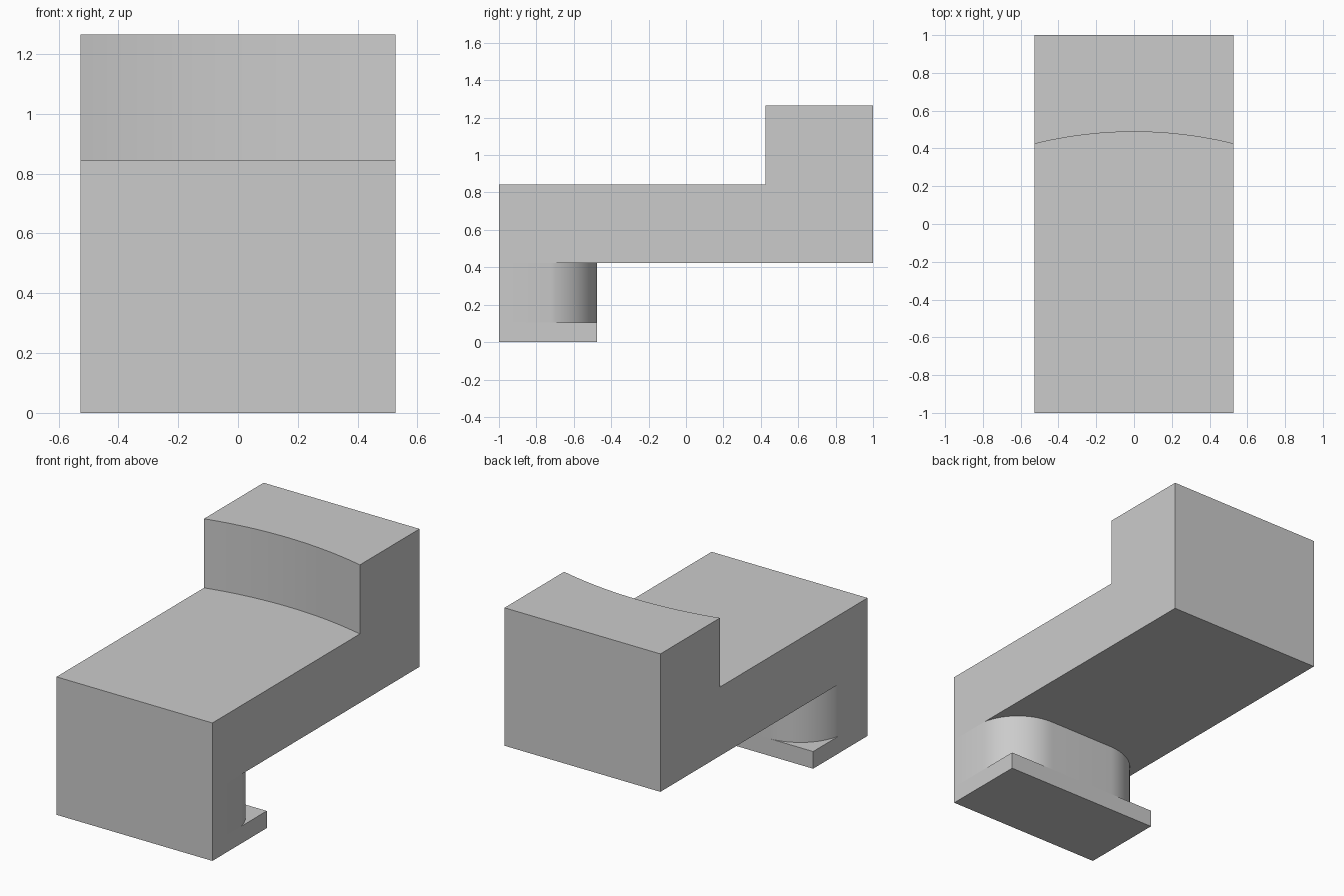
import bpy
import bmesh
import math

# Remove the default cube only
if "Cube" in bpy.data.objects:
    bpy.data.objects.remove(bpy.data.objects["Cube"], do_unlink=True)

HALF = 0.527                      # half width
FRONT, BACK = -1.0, 1.0
LEG_BACK = -0.475
Z_LIP, Z_UNDER, Z_DECK, Z_TOP = 0.105, 0.422, 0.843, 1.265

grey = bpy.data.materials.new("plain grey")
grey.diffuse_color = (0.6, 0.6, 0.6, 1)
grey.use_nodes = True
grey.node_tree.nodes["Principled BSDF"].inputs["Base Color"].default_value = (0.6, 0.6, 0.6, 1)


def prism(name, outline, z0, z1):
    """Extrude a plan outline (counter-clockwise from above) from z0 to z1."""
    bm = bmesh.new()
    base = bm.faces.new([bm.verts.new((x, y, z0)) for x, y in outline])
    top = bmesh.ops.extrude_face_region(bm, geom=[base], use_keep_orig=True)["geom"]
    moved = [v for v in top if isinstance(v, bmesh.types.BMVert)]
    bmesh.ops.translate(bm, verts=moved, vec=(0, 0, z1 - z0))
    bmesh.ops.recalc_face_normals(bm, faces=bm.faces)
    mesh = bpy.data.meshes.new(name)
    bm.to_mesh(mesh)
    bm.free()
    mesh.materials.append(grey)
    obj = bpy.data.objects.new(name, mesh)
    bpy.context.collection.objects.link(obj)
    bpy.ops.object.select_all(action='DESELECT')
    obj.select_set(True)
    bpy.context.view_layer.objects.active = obj
    bpy.ops.object.shade_smooth_by_angle(angle=math.radians(30))
    return obj


def rect(y0, y1):
    return [(-HALF, y0), (HALF, y0), (HALF, y1), (-HALF, y1)]


def arc(cx, cy, r, a0, a1, n):
    angles = [a0 + (a1 - a0) * i / n for i in range(n + 1)]
    return [(cx + r * math.cos(a), cy + r * math.sin(a)) for a in angles]


# Long slab and thin foot plate
prism("deck", rect(FRONT, BACK), Z_UNDER, Z_DECK)
prism("foot_plate", rect(FRONT, LEG_BACK), 0, Z_LIP)

# Leg with large rounded rear corners
flat_half, radius = 0.222, 0.312
start = math.acos((HALF - flat_half) / radius)
corner = arc(flat_half, LEG_BACK - radius, radius, start, math.pi / 2, 16)
leg = [(-HALF, FRONT), (HALF, FRONT)] + corner + [(-x, y) for x, y in reversed(corner)]
prism("leg", leg, Z_LIP, Z_UNDER)

# Raised rear block with a shallow concave front
edge_y, depth = 0.424, 0.064
big_r = (HALF ** 2 + depth ** 2) / (2 * depth)
spread = math.asin(HALF / big_r)
hollow = arc(0, edge_y + depth - big_r, big_r,
             math.pi / 2 + spread, math.pi / 2 - spread, 24)
prism("rear_block", hollow + [(HALF, BACK), (-HALF, BACK)], Z_DECK, Z_TOP)
